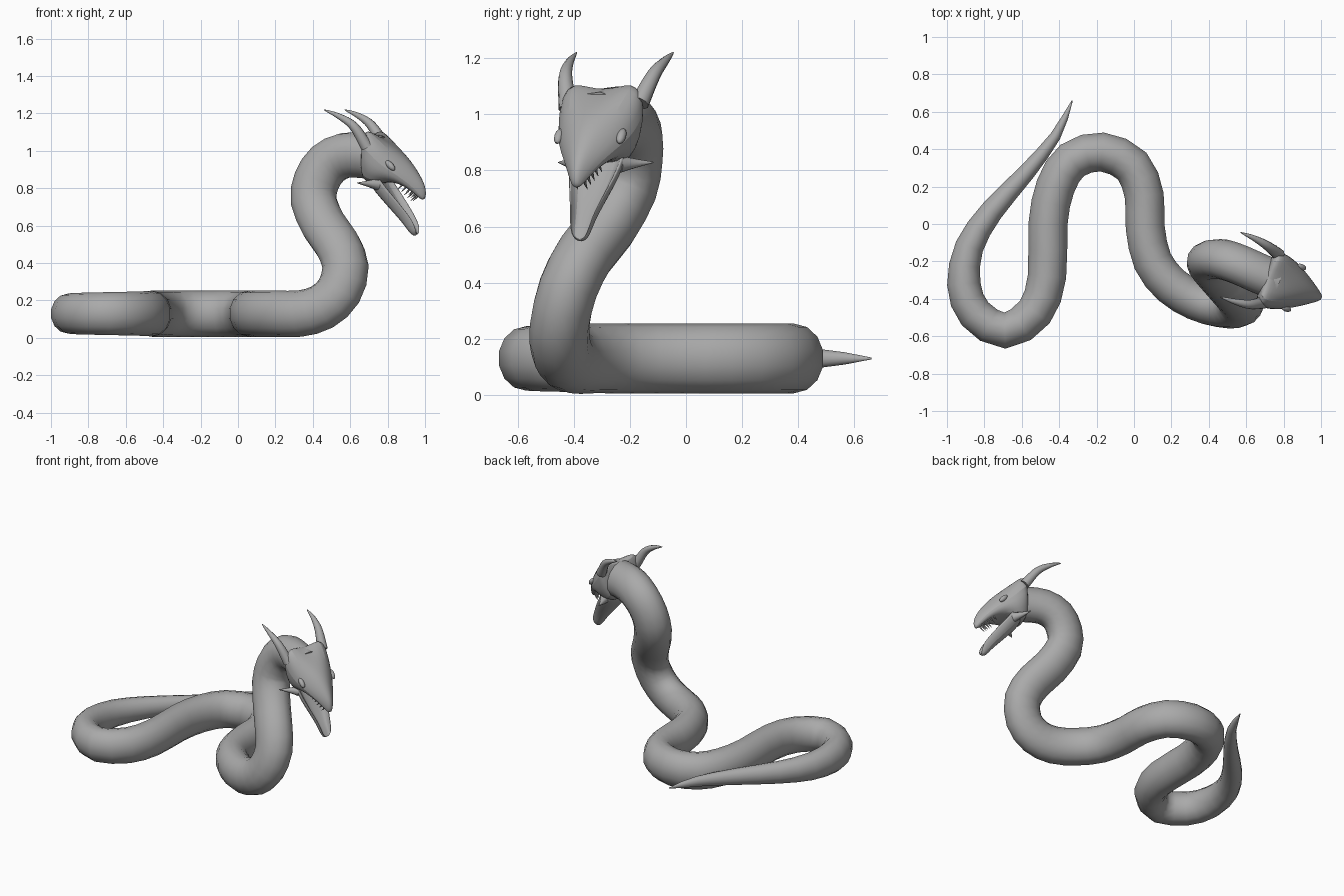
import bpy, bmesh, math
from mathutils import Vector, Matrix

cube = bpy.data.objects.get("Cube")
if cube:
    bpy.data.objects.remove(cube, do_unlink=True)

grey = bpy.data.materials.new("stone grey")
grey.use_nodes = True
grey.diffuse_color = (0.4, 0.4, 0.4, 1)
grey.node_tree.nodes["Principled BSDF"].inputs["Base Color"].default_value = (0.4, 0.4, 0.4, 1)

# Head frame: yawed to the side and pitched down; axes are along, across, up
yaw = Matrix.Rotation(math.radians(-20), 4, 'Z')
pitch = Matrix.Rotation(math.radians(45), 4, 'Y')
HEAD = Matrix.Translation((0.70, -0.285, 0.97)) @ yaw @ pitch


def finish(name, bm, matrix=None, subdiv=0, angle=50):
    bmesh.ops.recalc_face_normals(bm, faces=bm.faces)
    mesh = bpy.data.meshes.new(name)
    bm.to_mesh(mesh)
    bm.free()
    obj = bpy.data.objects.new(name, mesh)
    bpy.context.collection.objects.link(obj)
    mesh.materials.append(grey)
    if matrix:
        obj.matrix_world = matrix
    if subdiv:
        mod = obj.modifiers.new("smooth", 'SUBSURF')
        mod.levels = mod.render_levels = subdiv
    bpy.ops.object.select_all(action='DESELECT')
    obj.select_set(True)
    bpy.context.view_layer.objects.active = obj
    bpy.ops.object.shade_smooth_by_angle(angle=math.radians(angle))
    return obj


def skin(bm, rings):
    """Bridge closed rings of points and cap both ends."""
    loops = [[bm.verts.new(p) for p in ring] for ring in rings]
    n = len(loops[0])
    for a, b in zip(loops, loops[1:]):
        for i in range(n):
            j = (i + 1) % n
            bm.faces.new((a[i], a[j], b[j], b[i]))
    bm.faces.new(loops[0])
    bm.faces.new(loops[-1])


def spline(points, steps):
    """Catmull-Rom curve through the points."""
    p = [Vector(q) for q in points]
    p = [2 * p[0] - p[1]] + p + [2 * p[-1] - p[-2]]
    out = []
    for a, b, c, d in zip(p, p[1:], p[2:], p[3:]):
        for s in range(steps):
            t = s / steps
            out.append(0.5 * (2 * b + (c - a) * t + (2 * a - 5 * b + 4 * c - d) * t ** 2
                              + (3 * b - a - 3 * c + d) * t ** 3))
    return out + [p[-2]]


def tube(bm, path, radius, sides, tall=1.0):
    """Sweep an ellipse along a path, carrying its up direction along."""
    up, rings = Vector((0, 0, 1)), []
    for i, p in enumerate(path):
        tan = (path[min(i + 1, len(path) - 1)] - path[max(i - 1, 0)]).normalized()
        up = (up - tan * up.dot(tan)).normalized()
        side = tan.cross(up)
        r = radius(i / (len(path) - 1))
        ring = []
        for k in range(sides):
            a = math.tau * (k + 0.5) / sides
            ring.append(p + side * r * math.cos(a) + up * r * tall * math.sin(a))
        rings.append(ring)
    skin(bm, rings)


def mirror_loft(bm, sections):
    """Each section is a half outline (along, across, up), top centre to bottom centre."""
    rings = []
    for half in sections:
        other = [(a, -v, n) for a, v, n in half[-2:0:-1]]
        rings.append(list(half) + other)
    skin(bm, rings)


# Body: flat coils on the ground, then the raised neck
coils = [(-.33, .66), (-.42, .47), (-.58, .27), (-.76, .07), (-.88, -.12), (-.91, -.32),
         (-.85, -.48), (-.69, -.57), (-.53, -.47), (-.465, -.28), (-.46, 0), (-.42, .2),
         (-.33, .34), (-.17, .385), (-.01, .31), (.055, .15), (.06, -.02), (.1, -.2),
         (.2, -.33), (.33, -.41)]
neck = [(.45, -.445, .165), (.54, -.45, .25), (.575, -.42, .38), (.53, -.36, .5),
        (.46, -.28, .6), (.405, -.21, .73), (.42, -.19, .84), (.48, -.19, .93),
        (.57, -.22, .975), (.67, -.265, .975), (.76, -.3, .96)]
path = spline([(x, y, .13) for x, y in coils] + neck, 2)


def body_radius(t):
    if t < 0.17:
        return 0.003 + 0.09 * (t / 0.17) ** 0.75
    return 0.093 + 0.014 * min(1, (t - 0.17) / 0.15)


bm = bmesh.new()
tube(bm, path, body_radius, 14, 1.16)
finish("body", bm)

# Skull: along, crown, brow (across, up), side (across, up), underside (across, up)
skull = [(-.10, .07, .12, .13, .155, .06, .09, -.09),
         (-.03, .11, .125, .148, .18, .07, .11, -.10),
         (.08, .15, .095, .14, .165, .055, .12, -.075),
         (.18, .158, .06, .138, .135, .06, .09, .005),
         (.28, .137, .035, .125, .075, .07, .05, .045),
         (.345, .115, .02, .105, .04, .065, .02, .045),
         (.385, .075, .01, .07, .014, .06, .008, .05)]
sections = []
for a, c, bv, bn, sv, sn, uv, un in skull:
    lean = max(0, 0.8 - 2.6 * (a + 0.1))  # back of the head stands upright
    half = [(0, c), (bv, bn), (sv, sn), (uv, un), (0, un)]
    sections.append([(a + lean * (0.1 - n), v, n) for v, n in half])
bm = bmesh.new()
mirror_loft(bm, sections)
finish("skull", bm, HEAD, 2)

# Lower jaw: an open trough; along, half width, rim, floor, bottom
jaw = [(.08, .115, 0, -.03, -.1), (.2, .105, -.02, -.055, -.11), (.3, .078, -.03, -.075, -.115),
       (.4, .05, -.045, -.085, -.12), (.45, .042, -.06, -.09, -.13), (.49, .028, -.09, -.1, -.125)]
bm = bmesh.new()
mirror_loft(bm, [[(a, 0, f), (a, w * .7, f), (a, w * .85, rim), (a, w, rim - .01),
                  (a, w * .75, b + .015), (a, 0, b)] for a, w, rim, f, b in jaw])
finish("lower_jaw", bm, HEAD, 2)

# Horns sweeping back from the brows
horns = {"left_horn": [(.775, -.165, 1.04), (.71, -.115, 1.14), (.64, -.075, 1.19), (.57, -.045, 1.22)],
         "right_horn": [(.69, -.42, 1.02), (.62, -.43, 1.13), (.54, -.415, 1.185), (.46, -.39, 1.22)]}
for name, pts in horns.items():
    bm = bmesh.new()
    tube(bm, spline(pts, 4), lambda t: 0.002 + 0.032 * (1 - t) ** 0.8, 10)
    finish(name, bm)

for side, label in ((1, "left"), (-1, "right")):
    # Cheek spike
    bm = bmesh.new()
    tube(bm, spline([(.16, .08 * side, -.05), (.13, .125 * side, -.075), (.1, .18 * side, -.1)], 3),
         lambda t: 0.002 + 0.03 * (1 - t), 8)
    finish(label + "_cheek_spike", bm, HEAD)
    # Eye under the brow
    bm = bmesh.new()
    bmesh.ops.create_uvsphere(bm, u_segments=12, v_segments=8, radius=0.024)
    bmesh.ops.scale(bm, vec=(1.5, .7, .7), verts=bm.verts)
    bmesh.ops.translate(bm, vec=(.15, .118 * side, .082), verts=bm.verts)
    finish(label + "_eye", bm, HEAD)
    # Upper teeth along the jaw edge
    bm = bmesh.new()
    for k in range(5):
        a, v = .25 + .022 * k, (.05 - .008 * k) * side
        root = Vector((a, v, .06))
        tube(bm, [root, root + Vector((.004, 0, -.03)), root + Vector((.002, 0, -.055))],
             lambda t: 0.001 + 0.007 * (1 - t), 6)
    finish(label + "_teeth", bm, HEAD)
